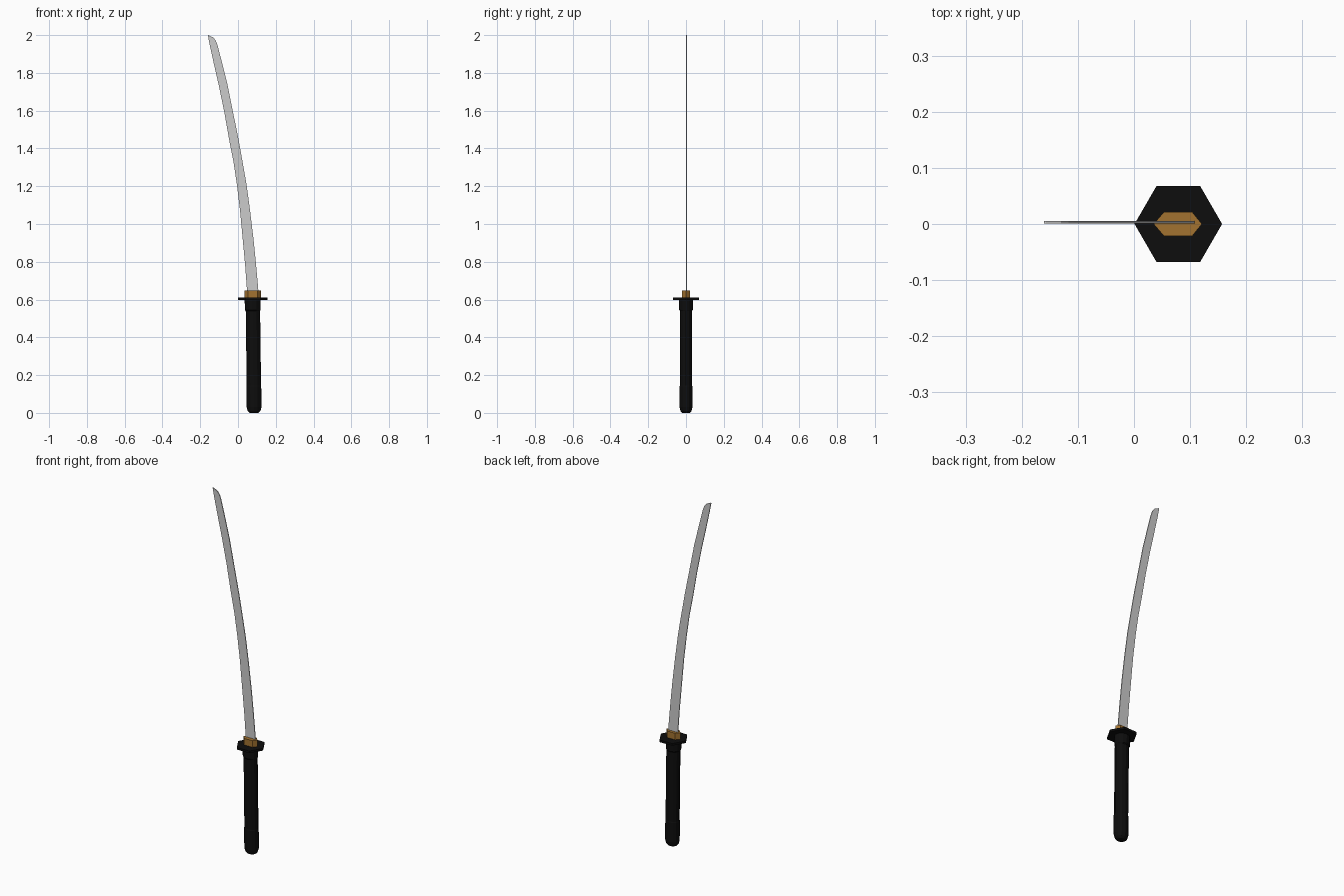
import bpy, bmesh, math


def material(name, rgb):
    m = bpy.data.materials.new(name)
    m.diffuse_color = (*rgb, 1)
    return m


def finish(name, bm, mat=None):
    bmesh.ops.recalc_face_normals(bm, faces=bm.faces)
    me = bpy.data.meshes.new(name)
    bm.to_mesh(me)
    bm.free()
    ob = bpy.data.objects.new(name, me)
    bpy.context.collection.objects.link(ob)
    if mat:
        me.materials.append(mat)
    return ob


def loft(name, rings, mat):
    """Skin closed rings of points and cap both ends."""
    bm = bmesh.new()
    loops = [[bm.verts.new(p) for p in r] for r in rings]
    n = len(loops[0])
    for a, b in zip(loops, loops[1:]):
        for i in range(n):
            j = (i + 1) % n
            bm.faces.new((a[i], a[j], b[j], b[i]))
    bm.faces.new(loops[0])
    bm.faces.new(loops[-1])
    return finish(name, bm, mat)


def oval(cx, rx, ry, z, n):
    return [(cx + rx * math.cos(2 * math.pi * i / n),
             ry * math.sin(2 * math.pi * i / n), z) for i in range(n)]


black = material("black", (0.004, 0.004, 0.004))
gold = material("gold", (0.36, 0.17, 0.03))

# Blade: stations of (left x, right x, z), then the curved tip
stations = [(0.049, 0.11, 0.60), (0.048, 0.108, 0.645), (0.038, 0.096, 0.78),
            (0.025, 0.082, 0.92), (0.011, 0.064, 1.07), (-0.006, 0.045, 1.21),
            (-0.024, 0.024, 1.33), (-0.047, 0.003, 1.447), (-0.072, -0.026, 1.59),
            (-0.102, -0.055, 1.735), (-0.126, -0.081, 1.84), (-0.149, -0.108, 1.945),
            (-0.154, -0.117, 1.97), (-0.157, -0.130, 1.987), (-0.160, -0.157, 2.0)]
loft("blade", [[(l, 0.001, z), (r, 0.001, z), (r, 0.0055, z), (l, 0.0055, z)]
               for l, r, z in stations], None)

# Blade collar: stretched hexagon
collar = [(0.035, 0), (0.053, -0.021), (0.104, -0.021),
          (0.121, 0), (0.104, 0.021), (0.053, 0.021)]
loft("blade_collar", [[(x, y, z) for x, y in collar] for z in (0.605, 0.647)], gold)

# Guard: flat hexagonal plate
loft("guard", [oval(0.079, 0.078, 0.078, z, 6) for z in (0.598, 0.610)], black)

# Grip with slightly wider top band and rounded pommel: (centre x, rx, ry, z)
profile = [(0.085, 0.026, 0.022, 0.002), (0.085, 0.034, 0.029, 0.010),
           (0.085, 0.039, 0.034, 0.030), (0.084, 0.039, 0.034, 0.14),
           (0.084, 0.038, 0.032, 0.145), (0.079, 0.038, 0.032, 0.54),
           (0.078, 0.041, 0.036, 0.545), (0.077, 0.042, 0.036, 0.600)]
profile.insert(0, (0.085, 0.022, 0.019, 0.0))
loft("grip", [oval(*p, 12) for p in profile], black)
